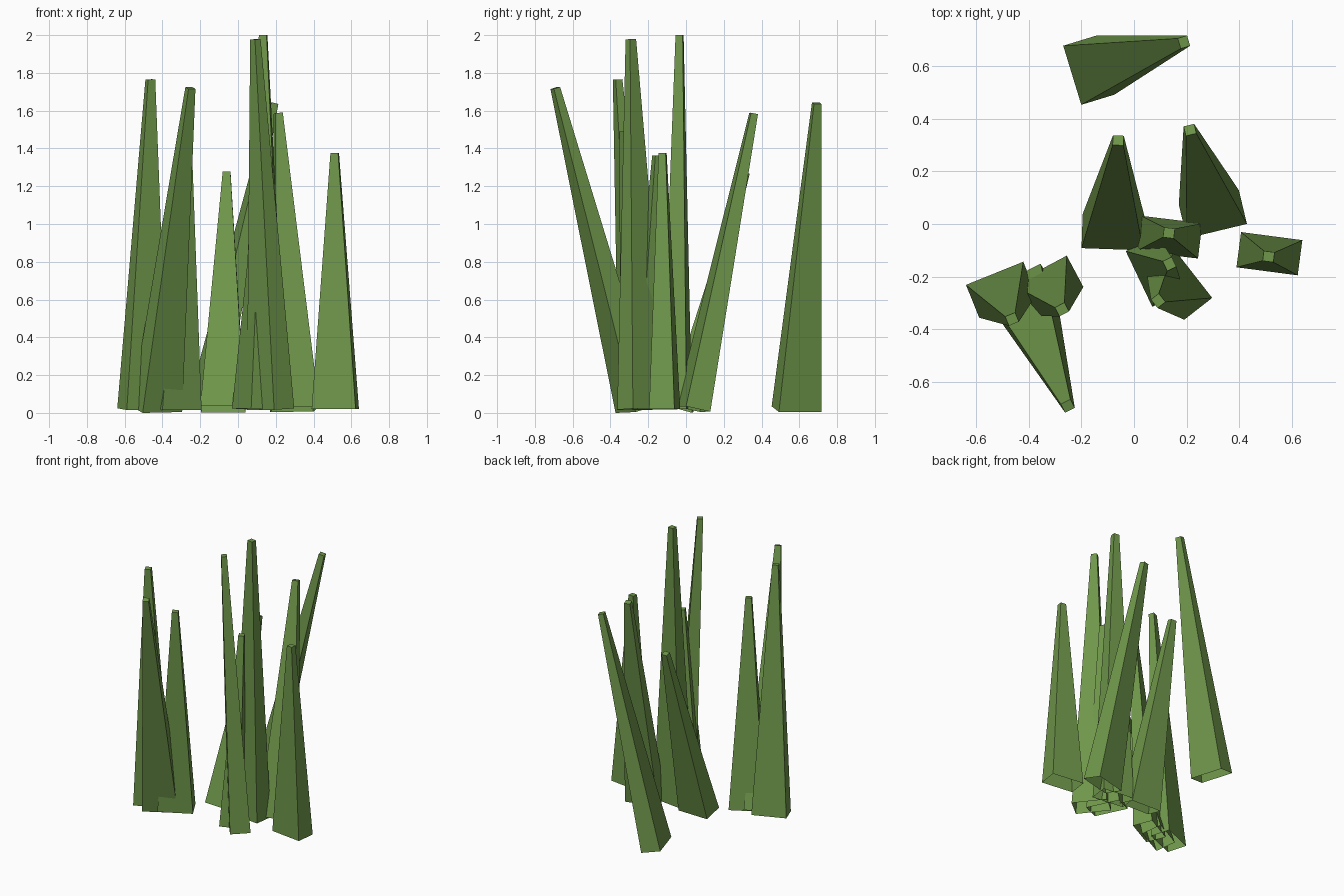
import bpy, bmesh, math
from mathutils import Vector, Matrix

if "Cube" in bpy.data.objects:
    bpy.data.objects.remove(bpy.data.objects["Cube"])

green = bpy.data.materials.new("grass_green")
green.diffuse_color = (0.16, 0.31, 0.07, 1)
green.use_nodes = True
green.node_tree.nodes["Principled BSDF"].inputs["Base Color"].default_value = green.diffuse_color

BASE = (0.235, 0.135)   # footprint of every blade
TIP = (0.041, 0.038)    # small flat tip
BASE_Z = 0.02

# base centre x, y, tip x, y, z, yaw of the long side in degrees
blades = [
    (-0.172, 0.585, 0.19, 0.692, 1.64, -73),
    (-0.080, -0.031, -0.06, 0.318, 1.272, -2),
    (0.300, 0.037, 0.213, 0.358, 1.585, 13.5),
    (0.515, -0.113, 0.512, -0.124, 1.375, -7.5),
    (0.135, -0.050, 0.133, -0.034, 2.0, -7),
    (0.172, -0.230, 0.092, -0.292, 1.978, 128),
    (0.080, -0.180, 0.135, -0.152, 1.363, -64.5),
    (-0.505, -0.250, -0.464, -0.362, 1.765, 22),
    (-0.328, -0.235, -0.274, -0.325, 1.49, 28),
    (-0.430, -0.262, -0.252, -0.692, 1.72, 27),
]


def make_blade(name, bx, by, tx, ty, tz, yaw):
    """Tapered four-sided blade, open underneath, leaning toward its tip."""
    base = Vector((bx, by, BASE_Z))
    axis = Vector((tx, ty, tz)) - base
    turn = (Vector((0, 0, 1)).rotation_difference(axis).to_matrix()
            @ Matrix.Rotation(math.radians(yaw), 3, 'Z'))
    bm = bmesh.new()
    rings = []
    for (w, d), z in ((BASE, 0), (TIP, axis.length)):
        rings.append([bm.verts.new(base + turn @ Vector((sx * w / 2, sy * d / 2, z)))
                      for sx, sy in ((-1, -1), (1, -1), (1, 1), (-1, 1))])
    low, high = rings
    for i in range(4):
        j = (i + 1) % 4
        bm.faces.new((low[i], low[j], high[j], high[i]))
    bm.faces.new(high)
    mesh = bpy.data.meshes.new(name)
    bm.to_mesh(mesh)
    bm.free()
    mesh.materials.append(green)
    bpy.context.collection.objects.link(bpy.data.objects.new(name, mesh))


# tuft of blades
for n, b in enumerate(blades, 1):
    make_blade(f"grass_blade_{n}", *b)
